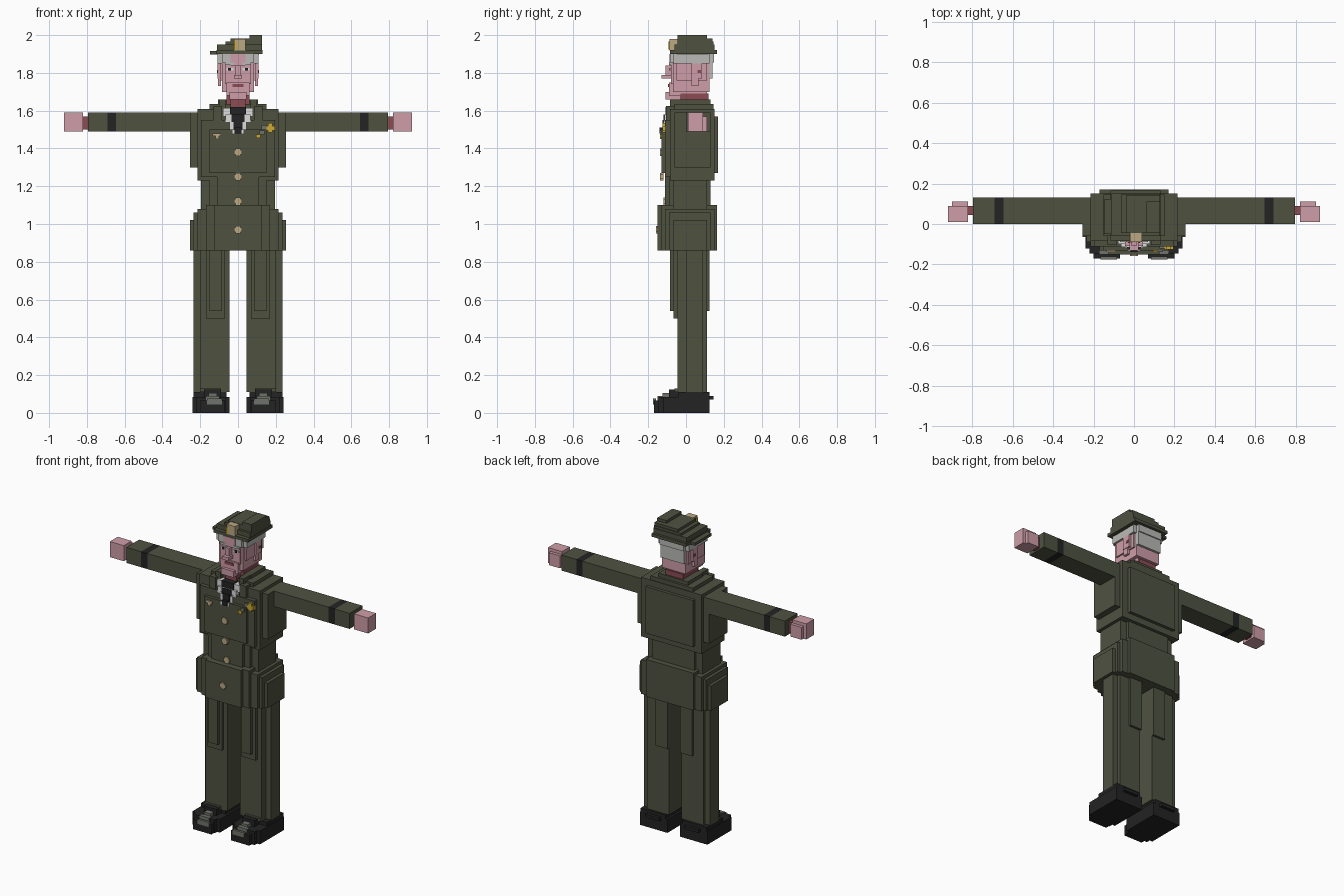
import bpy, bmesh


def srgb(r, g, b):
    lin = lambda c: (c / 255 / 12.92) if c < 11 else ((c / 255 + 0.055) / 1.055) ** 2.4
    return (lin(r), lin(g), lin(b), 1)


def mat(name, *rgb):
    m = bpy.data.materials.new(name)
    m.diffuse_color = srgb(*rgb)
    return m


OLIVE = mat("olive cloth", 78, 82, 64)
SKIN = mat("skin", 207, 158, 168)
SHADE = mat("dark skin", 140, 76, 84)
BLACK = mat("black", 35, 35, 35)
HAIR = mat("grey hair", 186, 187, 183)
WHITE = mat("white shirt", 222, 222, 222)
TAN = mat("tan metal", 186, 168, 130)
GOLD = mat("gold", 204, 168, 50)
SHINE = mat("shoe shine", 112, 116, 108)


def part(name, material, boxes, mirror=False):
    """One object made from boxes (x0, x1, y0, y1, z0, z1)."""
    bm = bmesh.new()
    sides = (1, -1) if mirror else (1,)
    for x0, x1, y0, y1, z0, z1 in boxes:
        for s in sides:
            res = bmesh.ops.create_cube(bm, size=1)
            for v in res["verts"]:
                v.co.x = s * (x0 + x1) / 2 + v.co.x * (x1 - x0)
                v.co.y = (y0 + y1) / 2 + v.co.y * (y1 - y0)
                v.co.z = (z0 + z1) / 2 + v.co.z * (z1 - z0)
    me = bpy.data.meshes.new(name)
    bm.to_mesh(me)
    bm.free()
    me.materials.append(material)
    ob = bpy.data.objects.new(name, me)
    bpy.context.collection.objects.link(ob)
    return ob


def tiers(rows):
    """Centred boxes from (half width, y0, y1, z0, z1)."""
    return [(-w, w, y0, y1, z0, z1) for w, y0, y1, z0, z1 in rows]


# Shoes with shiny toes
part("shoes", BLACK, [
    (.045, .24, -.12, .125, 0, .085),
    (.07, .20, -.17, .125, 0, .065),
    (.065, .22, -.145, .10, 0, .085),
    (.06, .235, -.04, .125, .08, .11),
    (.09, .19, .10, .145, .07, .09),
    (.09, .18, -.09, .10, .08, .125)], True)
part("shoe_toes", SHINE, [
    (.085, .165, -.175, -.16, .045, .075),
    (.10, .17, -.15, -.125, .06, .09),
    (.11, .155, -.125, -.085, .08, .105)], True)

# Trouser legs, stepped for a rounded section
part("trouser_legs", OLIVE, [
    (.045, .235, 0, .09, .11, .87),
    (.045, .20, -.045, .11, .11, .87),
    (.09, .20, -.06, .11, .11, .13),
    (.07, .17, -.065, .10, .50, .87),
    (.085, .15, -.085, .10, .54, .87),
    (.045, .13, 0, .125, .54, .87)], True)

# Jacket: flared skirt, waist, chest and shoulders
part("jacket_skirt", OLIVE, tiers([
    (.255, -.065, .11, .86, 1.02),
    (.235, -.09, .13, .86, 1.06),
    (.215, -.11, .15, .86, 1.08),
    (.17, -.13, .165, .86, 1.10),
    (.125, -.15, .15, .86, 1.10)]))
part("jacket_waist", OLIVE, tiers([
    (.195, -.07, .11, 1.06, 1.26),
    (.15, -.09, .13, 1.06, 1.26),
    (.11, -.11, .12, 1.06, 1.26)]))
part("jacket_chest", OLIVE, tiers([
    (.255, -.06, .13, 1.30, 1.59),
    (.215, -.085, .15, 1.23, 1.61),
    (.17, -.085, .17, 1.27, 1.57),
    (.195, -.11, .13, 1.25, 1.55),
    (.15, -.13, .13, 1.27, 1.50)]))
part("jacket_shoulders", OLIVE, tiers([
    (.15, -.06, .145, 1.58, 1.635),
    (.105, -.02, .13, 1.60, 1.658)]))
part("jacket_collar", OLIVE, [
    (.085, .13, -.105, .05, 1.54, 1.625),
    (.065, .10, -.085, .10, 1.60, 1.658)], True)

# Shirt and tie, stepping back towards the neck
part("shirt", WHITE, tiers([
    (.03, -.135, -.12, 1.48, 1.50),
    (.045, -.118, -.09, 1.50, 1.55),
    (.065, -.114, -.08, 1.54, 1.58),
    (.08, -.10, -.04, 1.57, 1.615)]))
part("tie", BLACK, tiers([
    (.018, -.139, -.12, 1.48, 1.51),
    (.024, -.124, -.09, 1.50, 1.55),
    (.035, -.12, -.08, 1.54, 1.58),
    (.042, -.108, -.04, 1.57, 1.62)]))

# Buttons and medals
for z, y in ((1.38, -.13), (1.25, -.13), (1.12, -.11), (.97, -.15)):
    part("button", TAN, [(-.02, .02, y - .008, y + .01, z - .012, z + .012),
                         (-.012, .012, y - .008, y + .01, z - .02, z + .02)])
part("left_badge", TAN, [(-.135, -.09, -.138, -.10, 1.465, 1.48),
                         (-.12, -.10, -.138, -.10, 1.45, 1.465)])
part("medal", GOLD, [(.15, .195, -.125, -.10, 1.495, 1.52),
                     (.16, .182, -.125, -.10, 1.485, 1.535),
                     (.095, .12, -.138, -.12, 1.455, 1.475)])
part("ribbon", SHINE, [(.115, .14, -.138, -.10, 1.475, 1.495),
                       (.125, .15, -.12, -.10, 1.50, 1.525)])

# Sleeves with dark bands, wrists and hands
part("sleeves", OLIVE, [(.25, .645, 0, .13, 1.49, 1.59),
                        (.69, .795, 0, .13, 1.49, 1.59)], True)
part("sleeve_bands", BLACK, [(.645, .69, 0, .13, 1.49, 1.59)], True)
part("wrists", SHADE, [(.79, .83, .045, .09, 1.50, 1.57)], True)
part("hands", SKIN, [(.82, .92, .01, .09, 1.49, 1.59),
                     (.82, .90, .02, .11, 1.49, 1.57)], True)

# Neck and head
part("neck", SHADE, tiers([(.062, -.03, .12, 1.60, 1.69),
                           (.04, -.07, .0, 1.60, 1.66)]))
part("head", SKIN, tiers([
    (.062, -.09, .11, 1.68, 1.75),
    (.085, -.07, .125, 1.70, 1.86),
    (.095, -.05, .11, 1.76, 1.86),
    (.045, -.108, .0, 1.66, 1.70),
    (.07, -.08, .06, 1.74, 1.87),
    (.04, -.088, .0, 1.84, 1.90)]))
part("nose", SKIN, tiers([(.012, -.108, -.06, 1.77, 1.84),
                          (.022, -.13, -.06, 1.77, 1.79)]))
part("ears", SKIN, [(.09, .108, .03, .085, 1.77, 1.85),
                    (.09, .105, .03, .065, 1.73, 1.77)], True)
part("ear_holes", SHADE, [(.10, .112, .06, .08, 1.80, 1.815)], True)
part("mouth", SHADE, tiers([(.03, -.095, -.07, 1.725, 1.742)]))
part("eye_whites", WHITE, [(.025, .062, -.084, -.07, 1.812, 1.826)], True)
part("eye_pupils", BLACK, [(.036, .052, -.088, -.07, 1.812, 1.826)], True)
part("eyebrows", HAIR, [(.02, .07, -.09, -.07, 1.842, 1.855)], True)
part("hair", HAIR, tiers([(.108, -.065, .125, 1.85, 1.905),
                          (.085, -.084, .147, 1.855, 1.905),
                          (.085, .05, .14, 1.77, 1.87)]))

# Cap leaning up to one side, with a badge
part("cap", OLIVE, [
    (-.148, .11, -.05, .12, 1.898, 1.915),
    (-.115, .13, -.085, .165, 1.90, 1.92),
    (-.11, .128, -.06, .15, 1.91, 1.95),
    (-.065, .128, -.045, .145, 1.94, 1.965),
    (-.04, .128, -.045, .14, 1.96, 1.982),
    (.062, .128, -.045, .11, 1.97, 2.0)])
part("cap_badge", TAN, [(-.02, .04, -.088, -.04, 1.918, 1.98)])
part("cap_badge_edge", GOLD, [(-.022, -.008, -.092, -.04, 1.925, 1.965)])
